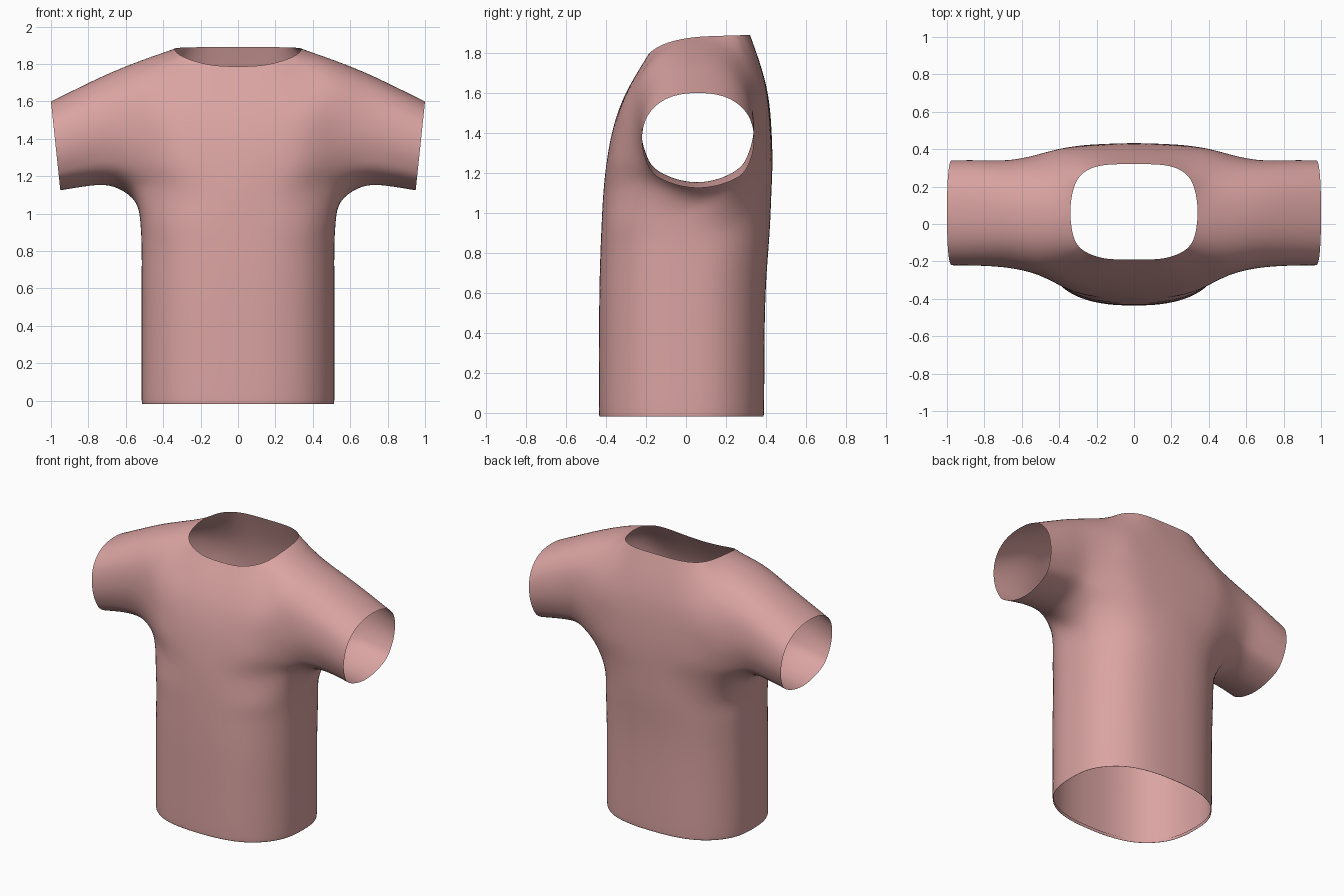
import bpy, bmesh
from math import sin, cos, radians, copysign
from mathutils import Vector

if "Cube" in bpy.data.objects:
    bpy.data.objects.remove(bpy.data.objects["Cube"])

def power(v, n):
    return copysign(abs(v) ** (2 / n), v)

ANGLES = [0, 38, 62, 85, 108, 132, 156, 180]
ANGLES += [360 - a for a in ANGLES[-2:0:-1]]

# sleeve loop: underarm, up the front, over the top, down the back
def loop(xt, zt, xb, zb, yf, yb, n=2.3):
    pts = []
    for a in map(radians, ANGLES):
        k = (1 - power(cos(a), n)) / 2
        y = (yf + yb) / 2 + (yf - yb) / 2 * power(sin(a), n)
        pts.append(Vector((xb + (xt - xb) * k, y, zb + (zt - zb) * k)))
    return pts

# half torso loop: front centre, side, back centre
def torso(z, yf, yb, w=0.515):
    mid = -0.01
    front = [0, .35, .7, .945]
    h = [(1 - t ** 2.5) ** 0.4 for t in front]
    f = [Vector((w * t, mid + (yf - mid) * k, z)) for t, k in zip(front, h)]
    b = [Vector((w * t, mid + (yb - mid) * k, z)) for t, k in zip(front, h)]
    return f + [Vector((w, mid, z))] + b[::-1]

# chest or back row from the centre line to the armhole
def panel_row(y, z, arm):
    row = []
    for x, b in ((0, 1), (.18, .94), (.36, .68)):
        row.append(Vector((x, arm.y + (y - arm.y) * b, z + (arm.z - z) * (x / .52) ** 2)))
    return row + [arm]

armhole = loop(.48, 1.832, .555, 1.07, -.27, .37)
sleeve = [armhole,
          loop(.66, 1.762, .67, 1.145, -.235, .342),
          loop(.82, 1.688, .80, 1.148, -.223, .34),
          loop(1.0, 1.60, .95, 1.125, -.22, .34)]
neck = [Vector(p) for p in (
    (0, -.19, 1.787), (.16, -.183, 1.798), (.285, -.13, 1.835), (.33, -.04, 1.865),
    (.34, .06, 1.88), (.33, .16, 1.885), (.285, .26, 1.888), (.17, .313, 1.89), (0, .32, 1.89))]
front = [panel_row(y, z, armhole[i + 1]) for i, (y, z) in enumerate(
    ((-.413, 1.10), (-.397, 1.25), (-.365, 1.42), (-.30, 1.60)))]
back = [panel_row(y, z, armhole[13 - i]) for i, (y, z) in enumerate(
    ((.427, 1.10), (.432, 1.25), (.427, 1.42), (.40, 1.64)))]
front.append(neck[:3] + [armhole[5]])
back.append(neck[:5:-1] + [armhole[9]])
body = [torso(0, -.428, .383, .508), torso(.015, -.435, .39), torso(.3, -.435, .392),
        torso(.6, -.433, .398), torso(.82, -.427, .412), torso(.96, -.421, .421, .523),
        front[0] + [armhole[0]] + back[0][::-1]]
shoulder = [neck[2:7], armhole[5:10]]

# join all patches and their mirror images into one cage
bm = bmesh.new()
def add_grid(rows, side):
    vs = [[bm.verts.new((p.x * side, p.y, p.z)) for p in r] for r in rows]
    for a, b in zip(vs, vs[1:]):
        for i in range(len(a) - 1):
            bm.faces.new((a[i], a[i + 1], b[i + 1], b[i]))
for side in (1, -1):
    for rows in (body, front, back, shoulder, [r + r[:1] for r in sleeve]):
        add_grid(rows, side)
bmesh.ops.remove_doubles(bm, verts=bm.verts[:], dist=0.0005)
bmesh.ops.recalc_face_normals(bm, faces=bm.faces[:])

# adjust the cage so the subdivided surface passes through the points
def limit(v):
    if v.is_boundary:
        ends = [e.other_vert(v).co for e in v.link_edges if e.is_boundary]
        return (v.co * 4 + ends[0] + ends[1]) / 6
    n = len(v.link_edges)
    near = [e.other_vert(v) for e in v.link_edges]
    total = v.co * n * n
    for u in near:
        total += u.co * 4
    for f in v.link_faces:
        for u in f.verts:
            if u != v and u not in near:
                total += u.co
    return total / (n * (n + 5))

target = {v: v.co.copy() for v in bm.verts}
for _ in range(12):
    step = {v: target[v] - limit(v) for v in bm.verts}
    for v, d in step.items():
        v.co += d

mesh = bpy.data.meshes.new("shirt")
bm.to_mesh(mesh)
bm.free()
mesh.shade_smooth()
shirt = bpy.data.objects.new("shirt", mesh)
bpy.context.collection.objects.link(shirt)
mod = shirt.modifiers.new("smooth", 'SUBSURF')
mod.levels = mod.render_levels = 3
mat = bpy.data.materials.new("pink_cloth")
mat.diffuse_color = (0.7, 0.37, 0.36, 1)
mat.use_nodes = True
mat.node_tree.nodes["Principled BSDF"].inputs["Base Color"].default_value = mat.diffuse_color
mesh.materials.append(mat)
